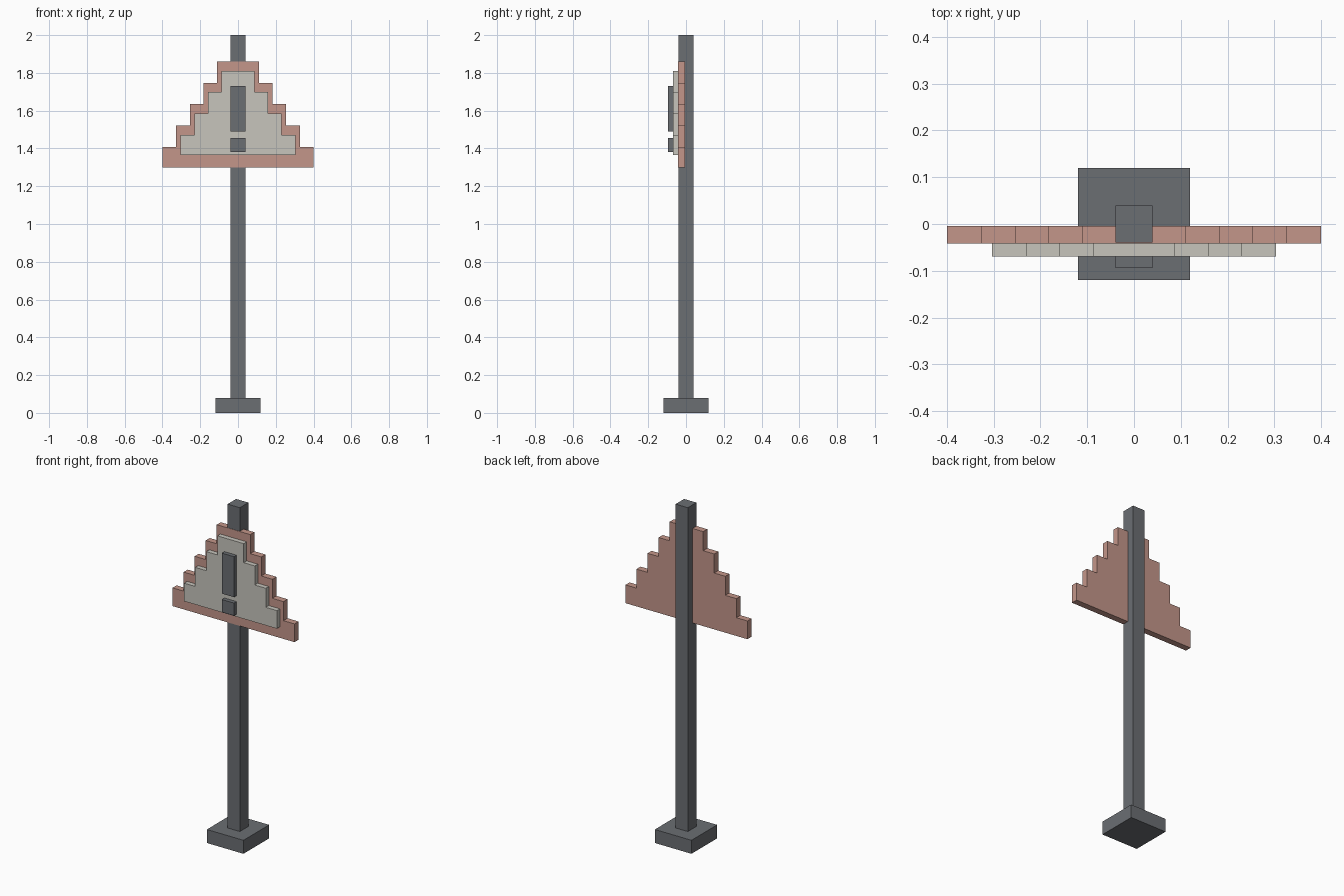
import bpy
import bmesh

cube = bpy.data.objects.get("Cube")
if cube:
    bpy.data.objects.remove(cube, do_unlink=True)


def make_material(name, rgb):
    mat = bpy.data.materials.new(name)
    mat.use_nodes = True
    colour = (*rgb, 1.0)
    mat.diffuse_color = colour
    mat.node_tree.nodes["Principled BSDF"].inputs["Base Color"].default_value = colour
    return mat


GREY = make_material("dark grey", (0.147, 0.156, 0.171))
RED = make_material("faded red", (0.55, 0.305, 0.254))
CREAM = make_material("pale cream", (0.57, 0.555, 0.505))


def extrude_profile(name, outline, y_front, y_back, mat):
    """Extrude an x-z outline from y_front to y_back."""
    bm = bmesh.new()
    face = bm.faces.new([bm.verts.new((x, y_front, z)) for x, z in outline])
    result = bmesh.ops.extrude_face_region(bm, geom=[face])
    moved = [v for v in result["geom"] if isinstance(v, bmesh.types.BMVert)]
    bmesh.ops.translate(bm, verts=moved, vec=(0, y_back - y_front, 0))
    bmesh.ops.recalc_face_normals(bm, faces=bm.faces)
    mesh = bpy.data.meshes.new(name)
    bm.to_mesh(mesh)
    bm.free()
    mesh.materials.append(mat)
    obj = bpy.data.objects.new(name, mesh)
    bpy.context.collection.objects.link(obj)
    return obj


def box(name, half_width, z0, z1, y_front, y_back, mat):
    w = half_width
    return extrude_profile(name, [(-w, z0), (w, z0), (w, z1), (-w, z1)],
                           y_front, y_back, mat)


def stepped_triangle(name, half_width, z0, z_first, steps, y_front, y_back, mat):
    """Symmetric staircase panel narrowing by equal steps."""
    run, rise = 0.0725, 0.113
    right = []
    bottom = z0
    for i in range(steps):
        x, top = half_width - i * run, z_first + i * rise
        right += [(x, bottom), (x, top)]
        bottom = top
    left = [(-x, z) for x, z in reversed(right)]
    return extrude_profile(name, right + left, y_front, y_back, mat)


# Post and foot
box("foot", 0.12, 0, 0.08, -0.12, 0.12, GREY)
box("post", 0.04, 0.08, 2.0, -0.04, 0.04, GREY)

# Warning panel: border and raised inner field
stepped_triangle("sign_border", 0.4, 1.30, 1.408, 5, -0.042, -0.004, RED)
stepped_triangle("sign_field", 0.304, 1.365, 1.472, 4, -0.07, -0.042, CREAM)

# Exclamation mark
box("mark_bar", 0.04, 1.49, 1.73, -0.094, -0.07, GREY)
box("mark_dot", 0.04, 1.38, 1.455, -0.094, -0.07, GREY)
